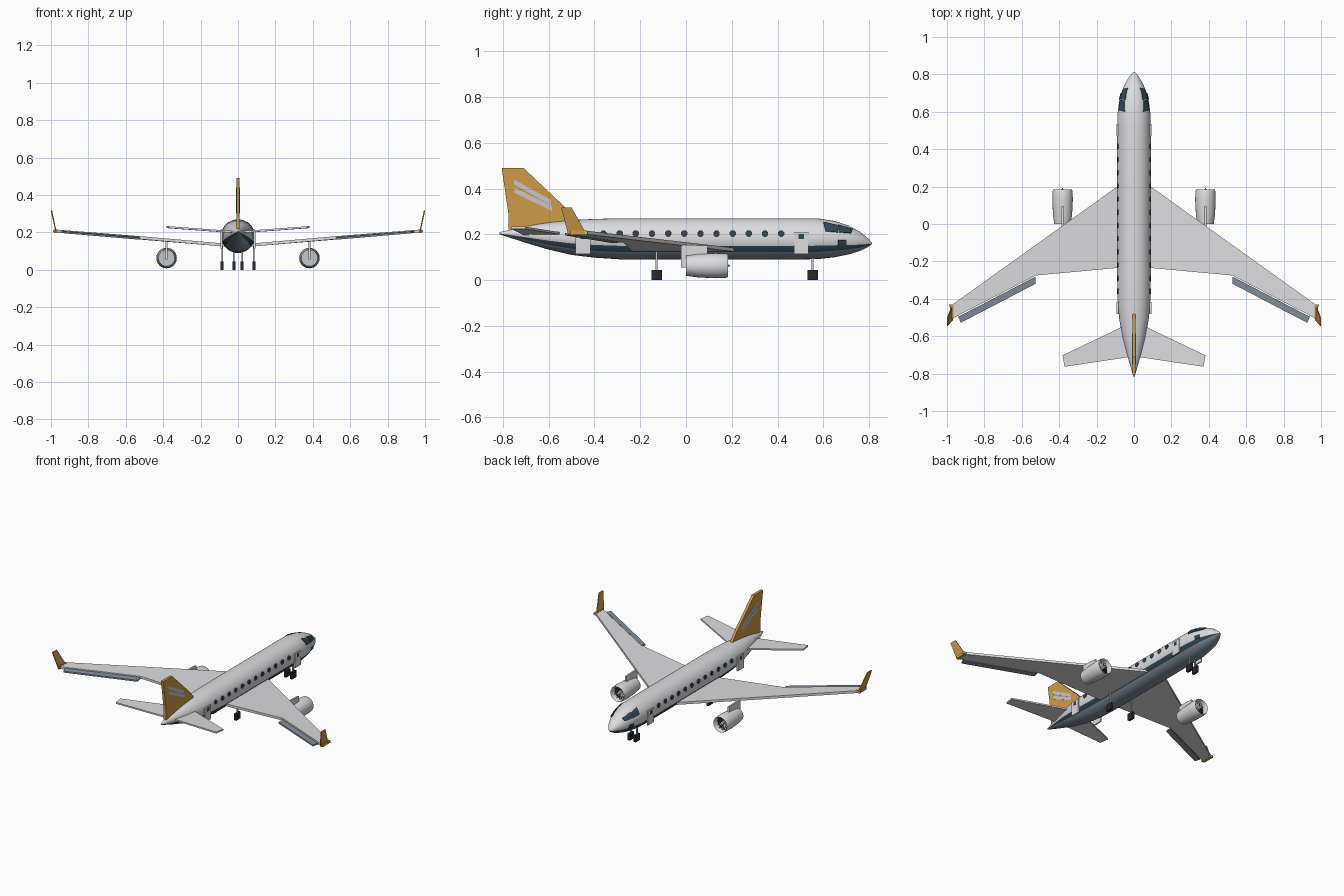
import bpy, bmesh, math
from math import sin, cos, pi, radians
from mathutils import Vector

cube = bpy.data.objects.get("Cube")
if cube:
    bpy.data.objects.remove(cube, do_unlink=True)


def material(name, rgb):
    m = bpy.data.materials.new(name)
    m.use_nodes = True
    m.diffuse_color = (*rgb, 1)
    m.node_tree.nodes["Principled BSDF"].inputs["Base Color"].default_value = (*rgb, 1)
    return m


white = material("white paint", (0.72, 0.72, 0.74))
teal = material("dark teal", (0.03, 0.065, 0.09))
slate = material("slate grey", (0.23, 0.28, 0.34))
gold = material("gold paint", (0.62, 0.33, 0.065))
black = material("tyre black", (0.022, 0.022, 0.027))
silver = material("pale silver", (0.55, 0.58, 0.62))


def build(name, verts, faces, *mats, smooth=None):
    me = bpy.data.meshes.new(name)
    me.from_pydata([tuple(v) for v in verts], [], faces)
    bm = bmesh.new()
    bm.from_mesh(me)
    bmesh.ops.recalc_face_normals(bm, faces=bm.faces)
    bm.to_mesh(me)
    bm.free()
    for m in mats:
        me.materials.append(m)
    ob = bpy.data.objects.new(name, me)
    bpy.context.collection.objects.link(ob)
    if smooth:
        bpy.ops.object.select_all(action="DESELECT")
        ob.select_set(True)
        bpy.context.view_layer.objects.active = ob
        bpy.ops.object.shade_smooth_by_angle(angle=radians(smooth))
    return ob


def prism(name, outline, offset, mat):
    """Extrude an outline symmetrically by plus and minus offset."""
    n, d = len(outline), Vector(offset)
    verts = [Vector(p) + d for p in outline] + [Vector(p) - d for p in outline]
    faces = [tuple(range(n)), tuple(range(n, 2 * n))]
    faces += [(i, (i + 1) % n, (i + 1) % n + n, i + n) for i in range(n)]
    return build(name, verts, faces, mat)


def box(name, centre, size, mat):
    x, y, z = centre
    a, b, c = (s / 2 for s in size)
    outline = [(x, y - b, z - c), (x, y + b, z - c), (x, y + b, z + c), (x, y - b, z + c)]
    return prism(name, outline, (a, 0, 0), mat)


def rings(name, sections, sides, *mats, smooth=40, cap=True):
    """Loft elliptical sections (y, x, z, half width, half height) along y."""
    verts = [(x + w * cos(2 * pi * k / sides), y, z + h * sin(2 * pi * k / sides))
             for y, x, z, w, h in sections for k in range(sides)]
    faces = []
    for s in range(len(sections) - 1):
        for k in range(sides):
            j = (k + 1) % sides
            faces.append((s * sides + k, s * sides + j, (s + 1) * sides + j, (s + 1) * sides + k))
    if cap:
        faces.append(tuple(range(sides)))
        faces.append(tuple(range(len(verts) - sides, len(verts))))
    return build(name, verts, faces, *mats, smooth=smooth)


# Fuselage: y, half width, bottom, top
HULL = [(-.815, .004, .2, .209), (-.7, .037, .163, .236), (-.6, .064, .133, .252), (-.5, .08, .11, .262),
        (-.4, .088, .098, .267), (-.28, .09, .09, .27), (.5, .09, .09, .27), (.58, .089, .092, .269),
        (.65, .08, .1, .258), (.71, .065, .112, .238), (.76, .043, .127, .211), (.795, .02, .145, .182),
        (.812, .004, .157, .164)]
fuselage = rings("fuselage", [(y, 0, (b + t) / 2, w, (t - b) / 2) for y, w, b, t in HULL], 36,
                 white, teal, slate)
for face in fuselage.data.polygons:
    row = face.index % 36
    if row in (32, 33, 20, 21):
        face.material_index = 1
    elif 22 <= row <= 31:
        face.material_index = 2


def hull_x(y, z):
    """Half width of the hull surface at a side position."""
    for (y0, *a), (y1, *b) in zip(HULL, HULL[1:]):
        if y0 <= y <= y1:
            w, lo, hi = (p + (q - p) * (y - y0) / (y1 - y0) for p, q in zip(a, b))
            u = (z - (lo + hi) / 2) / ((hi - lo) / 2)
            return w * math.sqrt(max(0, 1 - u * u))
    return 0


def patch(name, corners, side, mat, n=5):
    """Thin quad laid on the hull; corners are (y, z) in order."""
    a, b, c, d = (Vector(p) for p in corners)
    verts = []
    for i in range(n + 1):
        for j in range(n + 1):
            p = a.lerp(b, i / n).lerp(d.lerp(c, i / n), j / n)
            verts.append((side * (hull_x(*p) + 0.003), p.x, p.y + 0.002))
    faces = [(i * (n + 1) + j, i * (n + 1) + j + 1, (i + 1) * (n + 1) + j + 1, (i + 1) * (n + 1) + j)
             for i in range(n) for j in range(n)]
    ob = build(name, verts, faces, mat)
    solid = ob.modifiers.new("thickness", "SOLIDIFY")
    solid.thickness, solid.offset = 0.004, 0
    return ob


# Paired parts
for side, label in ((1, "left"), (-1, "right")):
    def pts(*ps):
        return [(side * x, y, z) for x, y, z in ps]

    prism(f"wing_{label}", pts((0, .26, .128), (.09, .2, .134), (.97, -.43, .207), (.97, -.505, .207),
                               (.525, -.275, .172), (.09, -.235, .134), (0, -.23, .128)),
          (0, 0, .008), white)
    prism(f"flap_{label}", pts((.528, -.282, .17), (.94, -.496, .203), (.926, -.528, .2), (.525, -.319, .166)),
          (0, 0, .005), slate)
    prism(f"winglet_{label}", pts((.972, -.435, .2), (.997, -.5, .318), (.998, -.545, .318), (.972, -.515, .2)),
          (.003, 0, 0), gold)
    box(f"wing_tip_{label}", (side * .975, -.47, .207), (.02, .075, .018), gold)
    box(f"tip_light_{label}", (side * .98, -.436, .207), (.02, .012, .012), silver)
    prism(f"tailplane_{label}", pts((0, -.51, .2), (.07, -.553, .205), (.382, -.702, .228), (.372, -.763, .228),
                                    (.03, -.712, .203), (0, -.705, .2)), (0, 0, .005), white)

    # Engine: hollow shell, fan, hub and pylon
    ex, ez = side * .382, .063
    shell = [(0, .044), (.05, .051), (.13, .055), (.175, .053), (.184, .05), (.178, .046), (.13, .045)]
    rings(f"engine_{label}", [(y, ex, ez, r, r) for y, r in shell], 24, white, cap=False)
    rings(f"fan_disc_{label}", [(.14, ex, ez, .046, .046), (.145, ex, ez, .046, .046)], 24, black)
    rings(f"exhaust_{label}", [(.002, ex, ez, .044, .044), (.008, ex, ez, .044, .044)], 24, silver)
    rings(f"fan_hub_{label}", [(.145, ex, ez, .014, .014), (.175, ex, ez, .01, .01), (.192, ex, ez, .002, .002)],
          12, slate)
    verts, faces = [], []
    for k in range(12):
        t = 2 * pi * k / 12
        for r, dt, y in ((.01, -.15, .15), (.046, -.07, .15), (.046, .07, .158), (.01, .15, .158)):
            verts.append((ex + r * cos(t + dt), y, ez + r * sin(t + dt)))
        faces.append(tuple(range(4 * k, 4 * k + 4)))
    build(f"fan_blades_{label}", verts, faces, silver)
    prism(f"pylon_{label}", pts((.382, -.022, .055), (.382, .095, .055), (.382, .095, .15), (.382, -.022, .155)),
          (.006, 0, 0), white)

    # Landing gear
    for name, x, y in (("main", .085, -.128), ("nose", .022, .553)):
        box(f"{name}_wheel_{label}", (side * x, y, .0225), (.016, .046, .045), black)
        box(f"{name}_strut_{label}", (side * x, y, .09), (.008, .009, .1), silver)

    # Doors with a small window in the front one
    for name, y in (("front", .503), ("rear", -.45)):
        box(f"{name}_door_{label}", (side * .088, y, .162), (.009, .064, .095), white)
        box(f"{name}_door_window_{label}", (side * .0925, y, .19), (.004, .023, .022), teal)

    # Cabin windows
    for k in range(12):
        y = -.36 + k * .0705
        x = side * (hull_x(y, .203) + .001)
        ring = [(x, y + .015 * cos(pi * (i + .5) / 4), .203 + .015 * sin(pi * (i + .5) / 4)) for i in range(8)]
        prism(f"cabin_window_{label}_{k + 1}", ring, (.004, 0, 0), teal)

    # Cockpit glazing and nose hatch
    patch(f"cockpit_side_window_{label}", [(.6, .252), (.66, .238), (.665, .207), (.61, .212)], side, teal)
    patch(f"cockpit_front_window_{label}", [(.664, .24), (.728, .221), (.722, .203), (.669, .207)], side, teal)
    patch(f"nose_hatch_{label}", [(.665, .172), (.7, .172), (.7, .15), (.665, .15)], side, teal)

    # Fin stripes
    for k, (y0, z0, y1, z1) in enumerate(((-.752, .428, -.6, .338), (-.75, .392, -.585, .312))):
        y0, y1 = (y0, y1) if k else (y0, y1 + .01)
        bar = [(side * .0095, y0, z0 - .01), (side * .0095, y1, z1 - .01),
               (side * .0095, y1, z1 + .012), (side * .0095, y0, z0 + .012)]
        prism(f"fin_stripe_{label}_{k + 1}", bar, (.001, 0, 0), silver)

# Fin
prism("fin", [(0, y, z) for y, z in ((-.805, .49), (-.71, .49), (-.53, .32), (-.48, .262),
                                     (-.5, .235), (-.775, .22), (-.775, .285))], (.009, 0, 0), gold)
